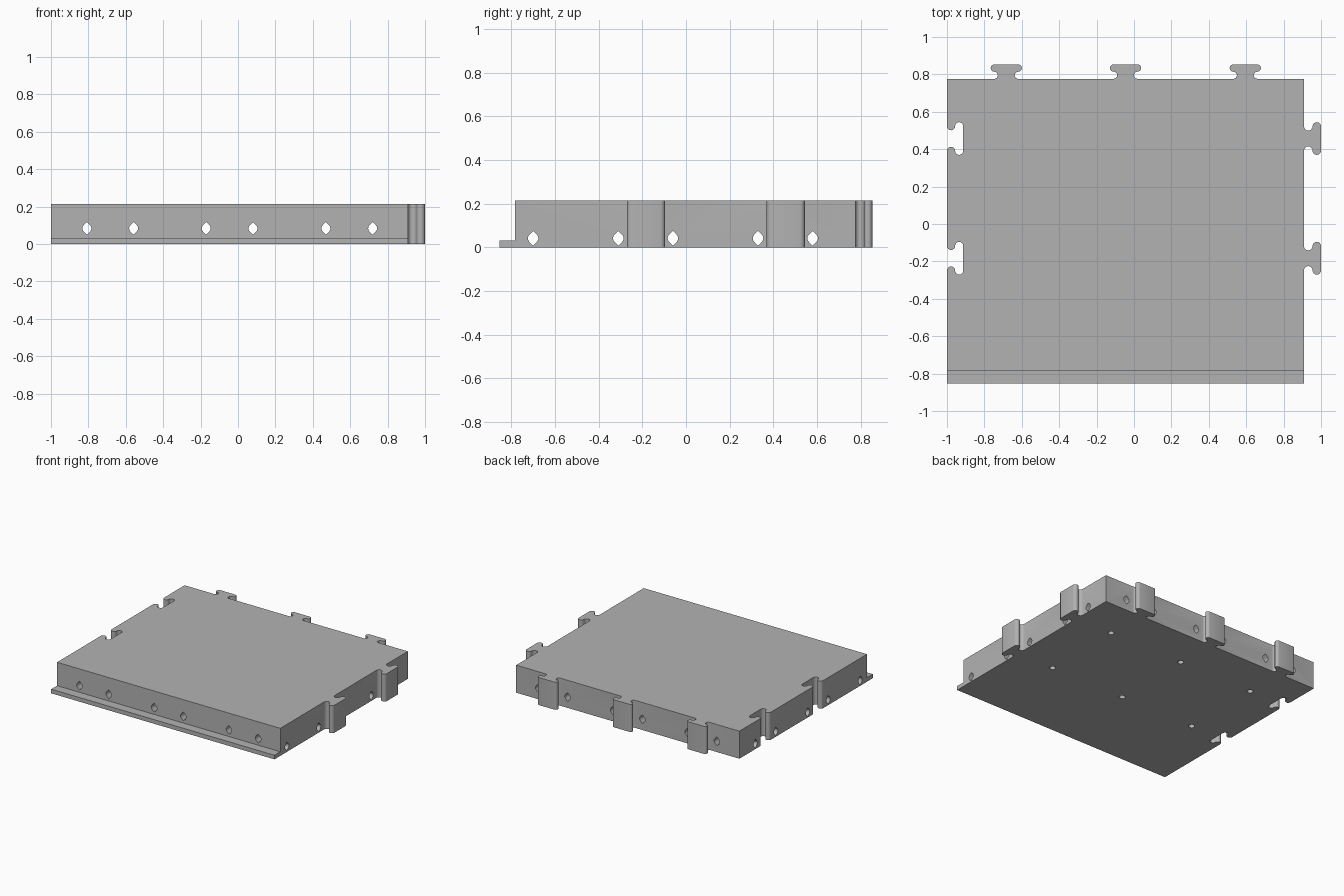
import bpy, bmesh, math
from mathutils import Vector, Matrix

cube = bpy.data.objects.get("Cube")
if cube:
    bpy.data.objects.remove(cube, do_unlink=True)

HEIGHT = 0.213
LEFT, RIGHT, FRONT, BACK = -1.0, 0.909, -0.853, 0.776
WALL = -0.782                      # front wall behind the ledge
LEDGE = 0.032                      # ledge thickness
COLUMNS = (-0.683, -0.045, 0.595)  # back connectors
ROWS = (-0.183, 0.457)             # side connectors

grey = bpy.data.materials.new("mid grey")
grey.use_nodes = True
colour = (0.45, 0.45, 0.45, 1)
grey.diffuse_color = colour
grey.node_tree.nodes["Principled BSDF"].inputs["Base Color"].default_value = colour


def arc(cx, cy, r, start, end, steps=8):
    """Points along an arc, angles in degrees."""
    angles = [math.radians(start + (end - start) * i / steps) for i in range(steps + 1)]
    return [(cx + r * math.cos(a), cy + r * math.sin(a)) for a in angles]


def connector(centre, along, depth, neck, sign=1):
    """T-shaped tab (sign 1) or matching slot (sign -1) on an edge."""
    r = depth / 4
    x = neck + r
    half = arc(-x, r, r, -90, 90) + arc(-x, 3 * r, r, 270, 90)[1:]
    shape = half + [(-s, o) for s, o in reversed(half)]
    along = Vector(along)
    out = Vector((along.y, -along.x)) * sign
    return [Vector(centre) + along * s + out * o for s, o in shape]


def extrude(bm, points, offset):
    """Add a prism from a closed outline of 3D points."""
    face = bm.faces.new([bm.verts.new(p) for p in points])
    new = bmesh.ops.extrude_face_region(bm, geom=[face])["geom"]
    bmesh.ops.translate(bm, vec=offset, verts=[v for v in new if isinstance(v, bmesh.types.BMVert)])


def finish(bm, name):
    bmesh.ops.recalc_face_normals(bm, faces=bm.faces)
    mesh = bpy.data.meshes.new(name)
    bm.to_mesh(mesh)
    bm.free()
    mesh.materials.append(grey)
    obj = bpy.data.objects.new(name, mesh)
    bpy.context.collection.objects.link(obj)
    return obj


def cut(target, bm, name):
    """Subtract a temporary cutter from the target."""
    cutter = finish(bm, name)
    cutter.hide_render = True
    mod = target.modifiers.new(name, "BOOLEAN")
    mod.operation, mod.solver, mod.object = "DIFFERENCE", "EXACT", cutter
    bpy.context.view_layer.objects.active = target
    bpy.ops.object.modifier_apply(modifier=mod.name)
    bpy.data.objects.remove(cutter, do_unlink=True)


# Slab outline, counter-clockwise, with tabs and slots
outline = [(LEFT, FRONT), (RIGHT, FRONT)]
for y in ROWS:
    outline += connector((RIGHT, y), (0, 1), 0.091, 0.042)
outline.append((RIGHT, BACK))
for x in reversed(COLUMNS):
    outline += connector((x, BACK), (-1, 0), 0.077, 0.045)
outline.append((LEFT, BACK))
for y in reversed(ROWS):
    outline += connector((LEFT, y), (0, -1), 0.087, 0.044, -1)

bm = bmesh.new()
extrude(bm, [(p[0], p[1], 0) for p in outline], (0, 0, HEIGHT))
tile = finish(bm, "interlocking_tile")

# Rebate above the front ledge
bm = bmesh.new()
extrude(bm, [(-2, -1, LEDGE), (2, -1, LEDGE), (2, WALL, LEDGE), (-2, WALL, LEDGE)], (0, 0, 1))
cut(tile, bm, "ledge_rebate")

# Channel section: round sides with a point above and below
R = 0.024
tip = R * math.sqrt(2)
section = arc(0, 0, R, -45, 45, 6) + [(0, tip)] + arc(0, 0, R, 135, 225, 6) + [(0, -tip)]

# Channels running front to back
bm = bmesh.new()
for x in COLUMNS:
    for side in (-0.125, 0.125):
        extrude(bm, [(x + side + u, -2, 0.083 + v) for u, v in section], (0, 4, 0))
cut(tile, bm, "long_channels")

# Channels running side to side
bm = bmesh.new()
for y in (-0.70, -0.31, -0.06, 0.33, 0.58):
    extrude(bm, [(-2, y + u, 0.041 + v) for u, v in section], (4, 0, 0))
cut(tile, bm, "cross_channels")

# Blind peg holes in the underside
bm = bmesh.new()
for x in COLUMNS:
    for y in ROWS:
        bmesh.ops.create_cone(bm, cap_ends=True, segments=20, radius1=0.022, radius2=0.022,
                              depth=0.2, matrix=Matrix.Translation((x, y, 0)))
cut(tile, bm, "peg_holes")

bpy.ops.object.select_all(action="DESELECT")
tile.select_set(True)
bpy.context.view_layer.objects.active = tile
bpy.ops.object.shade_smooth_by_angle(angle=math.radians(35))
